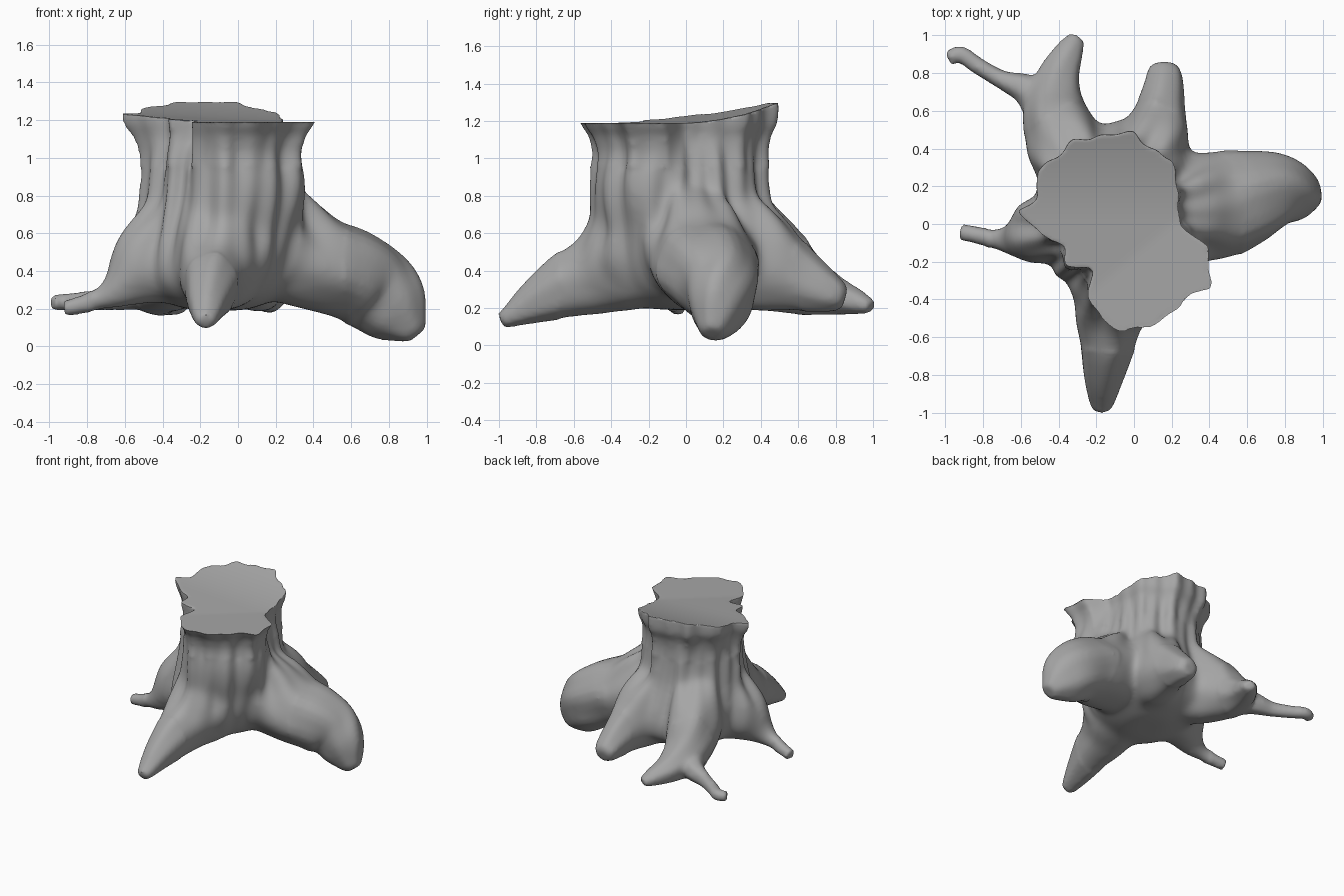
import bpy, bmesh, math
from mathutils import Vector

if "Cube" in bpy.data.objects:
    bpy.data.objects.remove(bpy.data.objects["Cube"])

UP = Vector((0, 0, 1))
CX = -0.1   # trunk axis


def clamp01(v):
    return max(0, min(1, v))


def loft(bm, rings):
    """Closed skin through a list of equal-length rings."""
    rows = [[bm.verts.new(p) for p in r] for r in rings]
    n = len(rows[0])
    part = []
    for a, b in zip(rows, rows[1:]):
        for i in range(n):
            j = (i + 1) % n
            part.append(bm.faces.new((a[i], a[j], b[j], b[i])))
    part.append(bm.faces.new(rows[0][::-1]))
    part.append(bm.faces.new(rows[-1]))
    bmesh.ops.recalc_face_normals(bm, faces=part)


def spline(rows, steps=5):
    """Catmull-Rom through rows of numbers."""
    p = [rows[0]] + rows + [rows[-1]]
    out = []
    for i in range(1, len(p) - 2):
        for k in range(steps):
            t = k / steps
            out.append([0.5 * (2 * b + (c - a) * t + (2 * a - 5 * b + 4 * c - d) * t * t
                               + (3 * b - a - 3 * c + d) * t ** 3)
                        for a, b, c, d in zip(p[i - 1], p[i], p[i + 1], p[i + 2])])
    return out + [list(rows[-1])]


def root(bm, stations, sides=28, ridge=0.03):
    """Root from stations of x, y, z, half width, half height."""
    st = spline(stations)
    rings = []
    for i, s in enumerate(st):
        t = (Vector(st[min(i + 1, len(st) - 1)][:3]) - Vector(st[max(i - 1, 0)][:3])).normalized()
        side = t.cross(UP).normalized()
        nor = side.cross(t)
        ring = []
        for k in range(sides):
            a = math.tau * k / sides
            r = 1 + ridge * math.cos(6 * a + i * 0.12)
            ring.append(Vector(s[:3]) + side * (s[3] * r * math.cos(a)) + nor * (s[4] * r * math.sin(a)))
        rings.append(ring)
    loft(bm, rings)


def relax(bm, verts, times):
    for _ in range(times):
        bmesh.ops.smooth_vert(bm, verts=verts, factor=0.5, use_axis_x=True, use_axis_y=True, use_axis_z=True)


# Lobed outline of the cut top
outline = [(.40, -.20), (.40, -.33), (.26, -.40), (.16, -.51), (-.05, -.57), (-.17, -.51),
           (-.25, -.37), (-.21, -.23), (-.37, -.23), (-.36, -.12), (-.50, -.05), (-.61, .07),
           (-.50, .14), (-.52, .28), (-.42, .34), (-.31, .45), (-.22, .45), (-.10, .48), (0, .48),
           (.08, .40), (.20, .34), (.23, .20), (.24, .0), (.30, -.05), (.38, -.11)]
fine = []
for i, a in enumerate(outline):
    b = outline[(i + 1) % len(outline)]
    fine += [Vector(a).lerp(Vector(b), k / 6) for k in range(6)]

bm = bmesh.new()

# Trunk: height, scale, blend from lobed outline to plain oval
levels = [(.19, .35, 1), (.24, .68, .95), (.33, .9, .85), (.45, .97, .7), (.6, .95, .55), (.8, .91, .42),
          (1.0, .88, .35), (1.11, .92, .12), (1.19, 1.0, 0), (1.3, 1.01, 0), (1.45, 1.01, 0)]
rings = []
for z, s, b in spline(levels, 4):
    ring = []
    low = clamp01((0.75 - z) * 2.5)
    mid = clamp01(1 - abs(z - 0.88) * 4)
    for p in fine:
        d = p - Vector((CX, 0))
        a = math.atan2(d.y, d.x)
        oval = 1 / math.hypot(math.cos(a) / 0.43, math.sin(a) / 0.5)
        lobe = 1 + 0.022 * math.sin(19 * a) * (1 - b)
        # hollow between front and right roots, flare at the back, shoulder at the right
        web = (1 - 0.14 * low * max(0, math.cos(a + 0.8)) ** 2 + 0.16 * low * max(0, math.sin(a)) ** 2
               + 0.1 * mid * max(0, math.cos(a + 0.4)))
        r = s * lobe * web * (d.length * (1 - b) + oval * b)
        ring.append((CX + r * math.cos(a), r * math.sin(a), z))
    rings.append(ring)
loft(bm, rings)

# Thick right root
root(bm, [(.05, -.1, .68, .17, .3), (.28, .06, .51, .27, .29), (.45, .1, .43, .285, .255),
          (.6, .14, .38, .255, .245), (.74, .18, .29, .2, .23), (.85, .165, .175, .145, .185),
          (.925, .145, .09, .085, .095), (.95, .14, .06, .05, .055)])
# Front root
root(bm, [(-.05, -.15, .6, .27, .32), (-.09, -.32, .46, .26, .29), (-.13, -.48, .375, .19, .22),
          (-.14, -.63, .32, .15, .18), (-.16, -.8, .235, .11, .12), (-.17, -.94, .155, .07, .06),
          (-.17, -.99, .13, .045, .04)])
# Thin left root
root(bm, [(-.3, .02, .54, .22, .3), (-.5, -.04, .41, .18, .22), (-.65, -.085, .29, .09, .1),
          (-.78, -.07, .235, .05, .055), (-.92, -.04, .20, .045, .042)])
# Back left root with its two forks
root(bm, [(-.25, .2, .56, .24, .32), (-.37, .44, .43, .2, .27), (-.42, .62, .33, .165, .18),
          (-.4, .78, .27, .115, .11), (-.34, .92, .23, .075, .065), (-.3, .99, .205, .045, .035)])
root(bm, [(-.42, .55, .33, .14, .14), (-.55, .7, .28, .09, .09), (-.7, .765, .25, .05, .06),
          (-.83, .84, .24, .045, .05), (-.92, .9, .235, .045, .045), (-.985, .875, .23, .04, .04)])
# Back root
root(bm, [(.02, .2, .56, .24, .31), (.1, .42, .43, .2, .27), (.14, .6, .35, .135, .18),
          (.16, .74, .29, .105, .12), (.16, .82, .26, .085, .08), (.16, .85, .25, .05, .05)])

mesh = bpy.data.meshes.new("parts")
bm.to_mesh(mesh)
bm.free()
parts = bpy.data.objects.new("parts", mesh)
bpy.context.collection.objects.link(parts)

# Fuse trunk and roots into one skin
remesh = parts.modifiers.new("fuse", 'REMESH')
remesh.mode = 'VOXEL'
remesh.voxel_size = 0.017
smooth = parts.modifiers.new("soften", 'SMOOTH')
smooth.factor = 0.5
smooth.iterations = 5
deps = bpy.context.evaluated_depsgraph_get()
skin = bpy.data.meshes.new_from_object(parts.evaluated_get(deps))
bpy.data.objects.remove(parts)

bm = bmesh.new()
bm.from_mesh(skin)

# Melt the root crotches into the trunk
relax(bm, [v for v in bm.verts if v.co.z < 0.95 and math.hypot(v.co.x - CX, v.co.y) < 0.68], 32)
bm.normal_update()

# Bark folds running down the trunk and fading along the roots
moves = []
for v in bm.verts:
    x, y, z = v.co
    a, r = math.atan2(y, x - CX), math.hypot(x - CX, y)
    fade = clamp01((1.15 - z) * 5) * clamp01((z - 0.3) * 4) * clamp01((0.75 - r) * 4)
    fold = 0.009 * math.sin(13 * a + 2.5 * z) + 0.007 * math.sin(22 * a - 3 * z) + 0.004
    moves.append((v, v.normal * fade * fold))
for v, m in moves:
    v.co += m

# Slanted saw cut across the top, with a worn edge
for v in bm.verts:
    x, y, z = v.co
    cut = max(1.19, 1.2 + 0.06 * y - 0.05 * x + 0.28 * max(0, y) ** 2)
    v.co.z = max(0, min(z, cut))
bmesh.ops.remove_doubles(bm, verts=bm.verts, dist=0.004)
relax(bm, [v for v in bm.verts if v.co.z > 1.1], 2)
bmesh.ops.recalc_face_normals(bm, faces=bm.faces)
bm.to_mesh(skin)
bm.free()

grey = bpy.data.materials.new("grey_wood")
grey.diffuse_color = (0.38, 0.38, 0.38, 1)
grey.use_nodes = True
grey.node_tree.nodes["Principled BSDF"].inputs["Base Color"].default_value = grey.diffuse_color
skin.materials.clear()
skin.materials.append(grey)

stump = bpy.data.objects.new("tree_stump", skin)
bpy.context.collection.objects.link(stump)
bpy.context.view_layer.objects.active = stump
stump.select_set(True)
bpy.ops.object.shade_smooth_by_angle(angle=math.radians(50))
